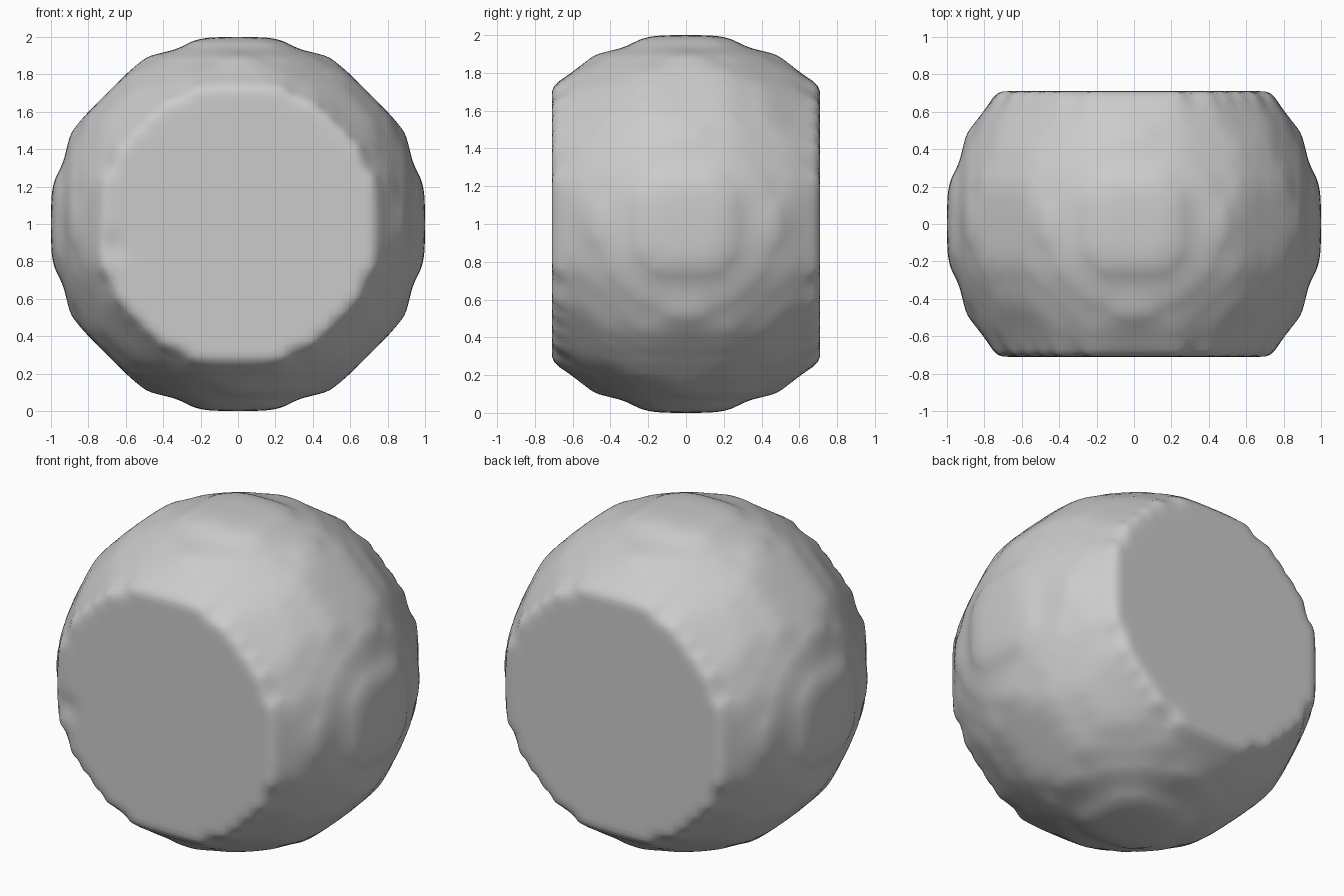
import bpy, bmesh
from mathutils import Vector

if "Cube" in bpy.data.objects:
    bpy.data.objects.remove(bpy.data.objects["Cube"])

H = 0.08          # terrace step
R2 = 158          # squared radius in steps
CUT, FLAT_Y = 8, 0.71


def inside(c):
    return c[0]**2 + c[1]**2 + c[2]**2 <= R2 and abs(c[1]) <= CUT


# Terraced ball with front and back sliced off
bm = bmesh.new()
verts = {}


def vert(p):
    if p not in verts:
        x, y, z = (k * H / 2 for k in p)
        if abs(p[1]) == 2 * CUT + 1:
            y = FLAT_Y if y > 0 else -FLAT_Y
        verts[p] = bm.verts.new((x, y, z + 1))
    return verts[p]


rng = range(-12, 13)
for c in ((x, y, z) for x in rng for y in rng for z in rng):
    if not inside(c):
        continue
    for axis in range(3):
        for s in (-1, 1):
            n = list(c)
            n[axis] += s
            if inside(n):
                continue
            corners = []
            for a, b in ((-1, -1), (1, -1), (1, 1), (-1, 1)):
                p = [2 * k for k in c]
                p[axis] += s
                p[(axis + 1) % 3] += a * s
                p[(axis + 2) % 3] += b
                corners.append(vert(tuple(p)))
            bm.faces.new(corners)

# Soften the steps, keeping the two sliced faces flat
flat = {v for v in bm.verts if abs(v.co.y) > FLAT_Y - 0.001}
for i in range(4):
    new = {}
    for v in bm.verts:
        avg = sum((e.other_vert(v).co for e in v.link_edges), Vector()) / len(v.link_edges)
        new[v] = v.co.lerp(avg, 0.6)
    for v, co in new.items():
        if v in flat:
            co.y = v.co.y
        v.co = co

# Small dimple on the front face
dimple = min(bm.verts, key=lambda v: (v.co - Vector((-0.67, -FLAT_Y, 0.9))).length)
dimple.co.y += 0.04

bmesh.ops.recalc_face_normals(bm, faces=bm.faces)
for f in bm.faces:
    f.smooth = True
mesh = bpy.data.meshes.new("sliced_ball")
bm.to_mesh(mesh)
bm.free()
ball = bpy.data.objects.new("sliced_ball", mesh)
bpy.context.collection.objects.link(ball)
sub = ball.modifiers.new("soften", 'SUBSURF')
sub.levels = sub.render_levels = 1
